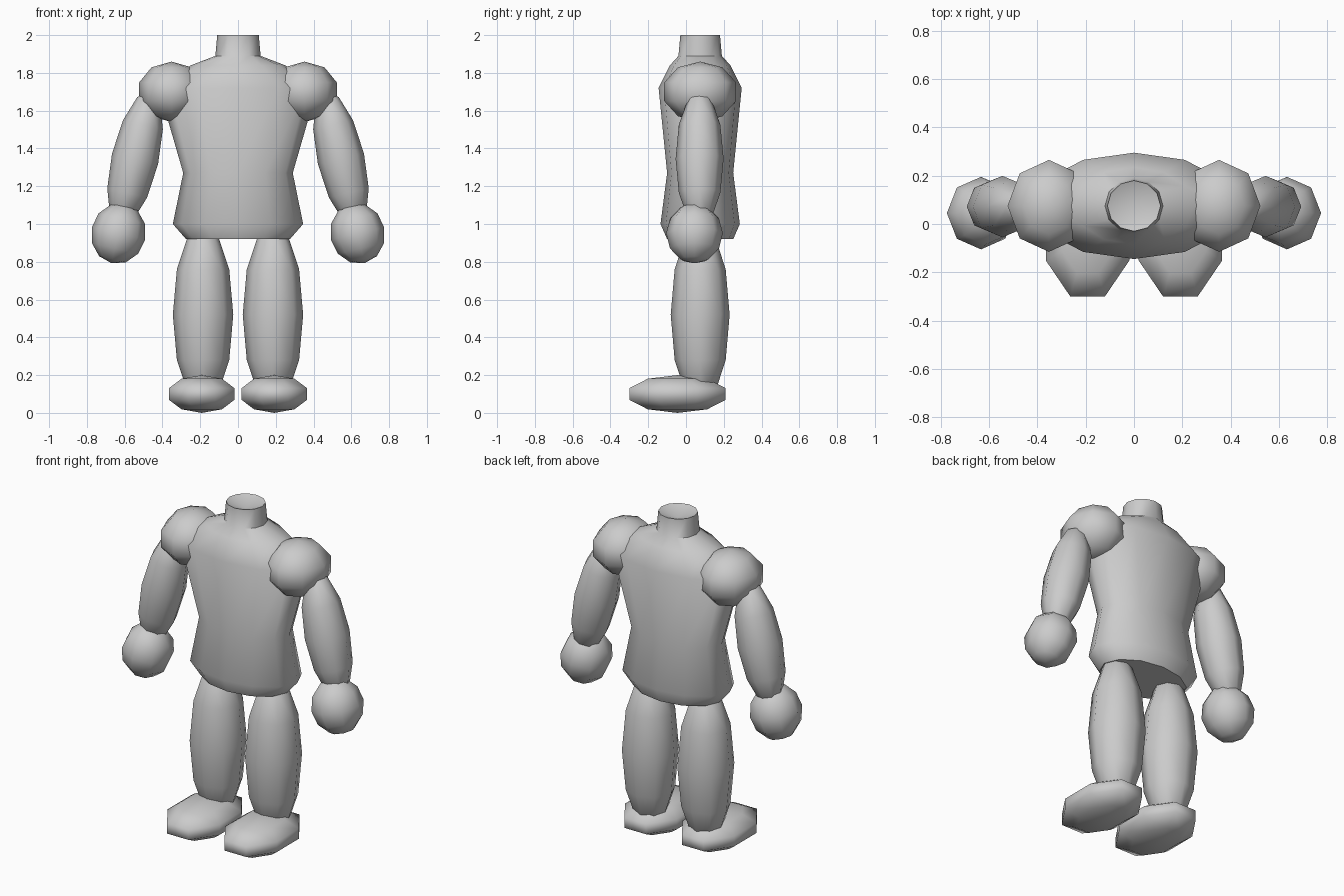
import bpy, bmesh
from math import sin, cos, pi, radians
from mathutils import Matrix, Vector

if "Cube" in bpy.data.objects:
    bpy.data.objects.remove(bpy.data.objects["Cube"])


def finish(bm, name):
    bmesh.ops.recalc_face_normals(bm, faces=bm.faces)
    me = bpy.data.meshes.new(name)
    bm.to_mesh(me)
    bm.free()
    for p in me.polygons:
        p.use_smooth = True
    ob = bpy.data.objects.new(name, me)
    bpy.context.collection.objects.link(ob)
    return ob


def ellipsoid(name, centre, radii, rings, tilt=0.0, spin=0.0):
    """Low-poly eight-sided ellipsoid, tilted about y, spun about its axis before scaling."""
    bm = bmesh.new()
    bmesh.ops.create_uvsphere(bm, u_segments=8, v_segments=rings, radius=1)
    m = (Matrix.Translation(centre) @ Matrix.Rotation(radians(tilt), 4, 'Y')
         @ Matrix.Diagonal((*radii, 1)) @ Matrix.Rotation(radians(spin), 4, 'Z'))
    bmesh.ops.transform(bm, matrix=m, verts=bm.verts)
    return finish(bm, name)


# Torso and neck: twelve-sided elliptical rings (z, half width, half depth)
Y = 0.075
profile = [(0.92, 0.275, 0.175), (1.0, 0.345, 0.21), (1.27, 0.29, 0.175),
           (1.72, 0.42, 0.22), (1.84, 0.25, 0.16), (1.89, 0.12, 0.115),
           (2.0, 0.11, 0.105)]
N = 12
bm = bmesh.new()
rings = [[bm.verts.new((a * cos(2 * pi * i / N), Y + b * sin(2 * pi * i / N), z))
          for i in range(N)] for z, a, b in profile]
for lo, hi in zip(rings, rings[1:]):
    for i in range(N):
        j = (i + 1) % N
        bm.faces.new((lo[i], lo[j], hi[j], hi[i]))
bm.faces.new(rings[0][::-1])
# shallow dish in the neck top
dish = bm.verts.new((0, Y, 1.96))
for i in range(N):
    bm.faces.new((rings[-1][i], rings[-1][(i + 1) % N], dish))
torso = finish(bm, "torso")
bpy.context.view_layer.objects.active = torso
torso.select_set(True)
bpy.ops.object.shade_smooth_by_angle(angle=radians(50))

# Limbs, both sides
for s, side in ((-1, "right"), (1, "left")):
    ellipsoid(side + "_shoulder", (s * 0.352, Y, 1.70), (0.18, 0.2, 0.16), 5)
    ellipsoid(side + "_arm", (s * 0.545, 0.072, 1.345), (0.125, 0.127, 0.37), 6, tilt=-s * 13)
    ellipsoid(side + "_hand", (s * 0.633, 0.045, 0.95), (0.145, 0.15, 0.162), 6, tilt=-s * 13)
    ellipsoid(side + "_leg", (s * 0.185, Y, 0.52), (0.16, 0.156, 0.48), 6)
    ellipsoid(side + "_foot", (s * 0.192, -0.045, 0.1), (0.197, 0.29, 0.1), 5, spin=22.5)
